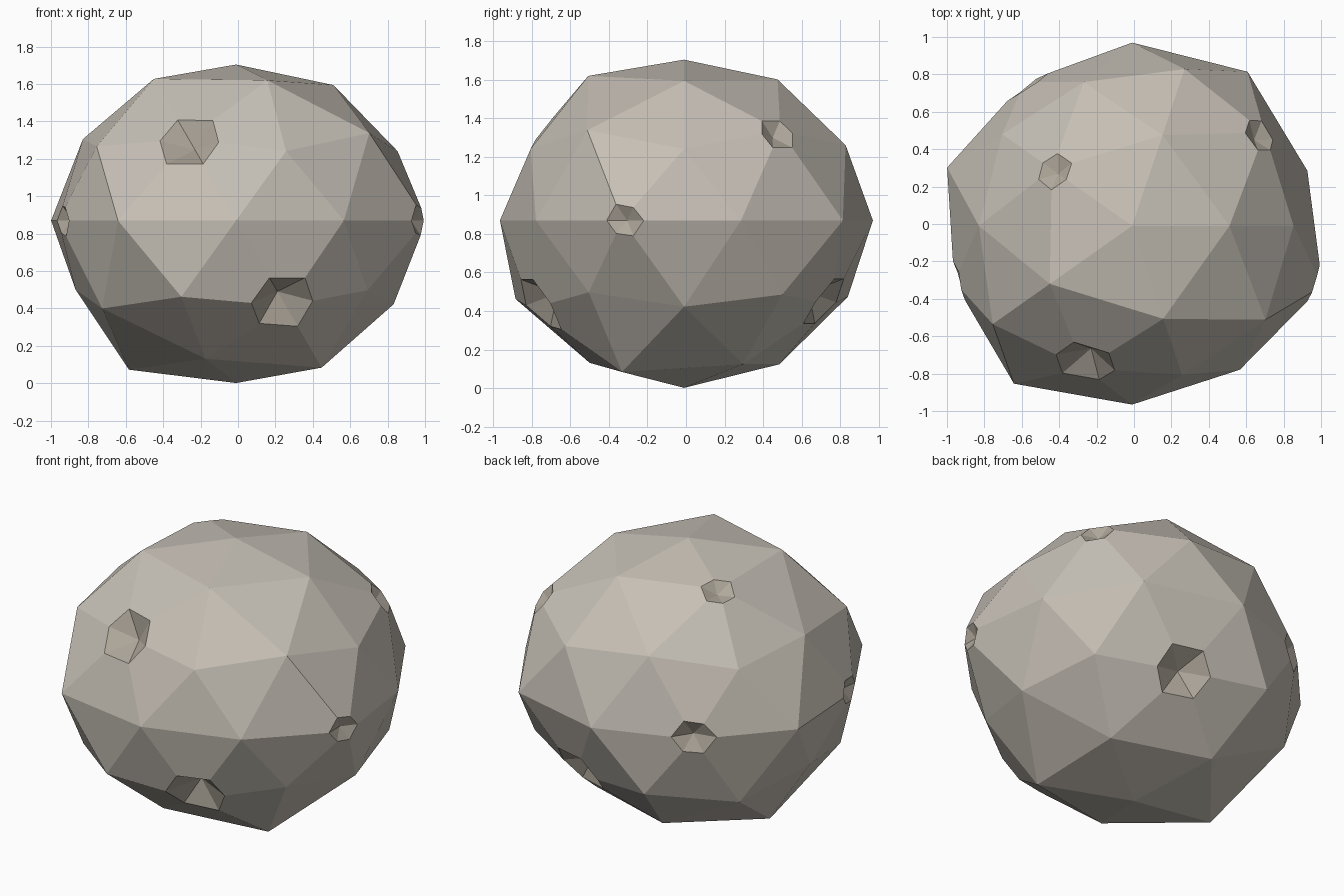
import bpy, bmesh, math
from mathutils import Vector

if "Cube" in bpy.data.objects:
    bpy.data.objects.remove(bpy.data.objects["Cube"])

CENTRE = Vector((-0.01, -0.01, 0.87))
SCALE = (1.0, 0.97, 0.86)

# Radius factor per vertex, ring by ring from the top, ordered by azimuth
RINGS = [
    (100, [0.97]),
    (85, [0.99, 1.0, 1.01, 1.035, 1.025]),
    (53, [1.03, 0.98, 0.963, 0.97, 1.035]),
    (45, [0.965, 1.016, 0.96, 1.03, 0.965]),
    (0, [0.985, 1.05, 1.01, 0.98, 1.04, 1.0, 1.075, 0.985, 0.98, 1.07]),
    (-45, [1.0, 1.03, 0.96, 1.06, 0.97]),
    (-53, [0.99, 0.97, 1.03, 1.04, 1.01]),
    (-85, [1.02, 1.02, 1.09, 1.01, 1.075]),
    (-100, [1.01]),
]
# Craters: (ring, index) -> (rim position along the edges, depth factor)
CRATERS = {
    (85, 2): (0.18, 0.92), (53, 0): (0.19, 0.92), (53, 3): (0.31, 0.86),
    (0, 3): (0.22, 0.91), (0, 5): (0.18, 0.92), (0, 9): (0.18, 0.92),
    (-53, 1): (0.31, 0.85), (-53, 4): (0.33, 0.83),
}


def azimuth(v):
    return round(math.degrees(math.atan2(v.co.y, v.co.x))) % 360


def material(name, colour):
    m = bpy.data.materials.new(name)
    m.diffuse_color = colour
    m.use_nodes = True
    m.node_tree.nodes["Principled BSDF"].inputs["Base Color"].default_value = m.diffuse_color
    return m


# Lumpy rock body from an icosphere
bm = bmesh.new()
bmesh.ops.create_icosphere(bm, subdivisions=2, radius=1.0)
rings = {level: sorted((v for v in bm.verts if abs(v.co.z * 100 - level) < 2), key=azimuth)
         for level, _ in RINGS}
for level, factors in RINGS:
    for v, f in zip(rings[level], factors):
        v.co = Vector(c * s * f for c, s in zip(v.co, SCALE))

# Six-sided craters: cut a rim around the vertex, then push the vertex in
for (level, i), (t, depth) in CRATERS.items():
    v = rings[level][i]
    rim = set()
    for e in list(v.link_edges):
        rim.add(bmesh.utils.edge_split(e, v, t)[1])
    for f in list(v.link_faces):
        a, b = [w for w in f.verts if w in rim]
        bmesh.utils.face_split(f, a, b)
    for f in v.link_faces:
        f.material_index = 1
    v.co *= depth

bmesh.ops.translate(bm, verts=bm.verts, vec=CENTRE)
bmesh.ops.recalc_face_normals(bm, faces=bm.faces)
mesh = bpy.data.meshes.new("rock")
bm.to_mesh(mesh)
bm.free()
mesh.materials.append(material("stone", (0.56, 0.52, 0.46, 1)))
mesh.materials.append(material("crater_stone", (0.43, 0.39, 0.33, 1)))
bpy.context.collection.objects.link(bpy.data.objects.new("rock", mesh))
